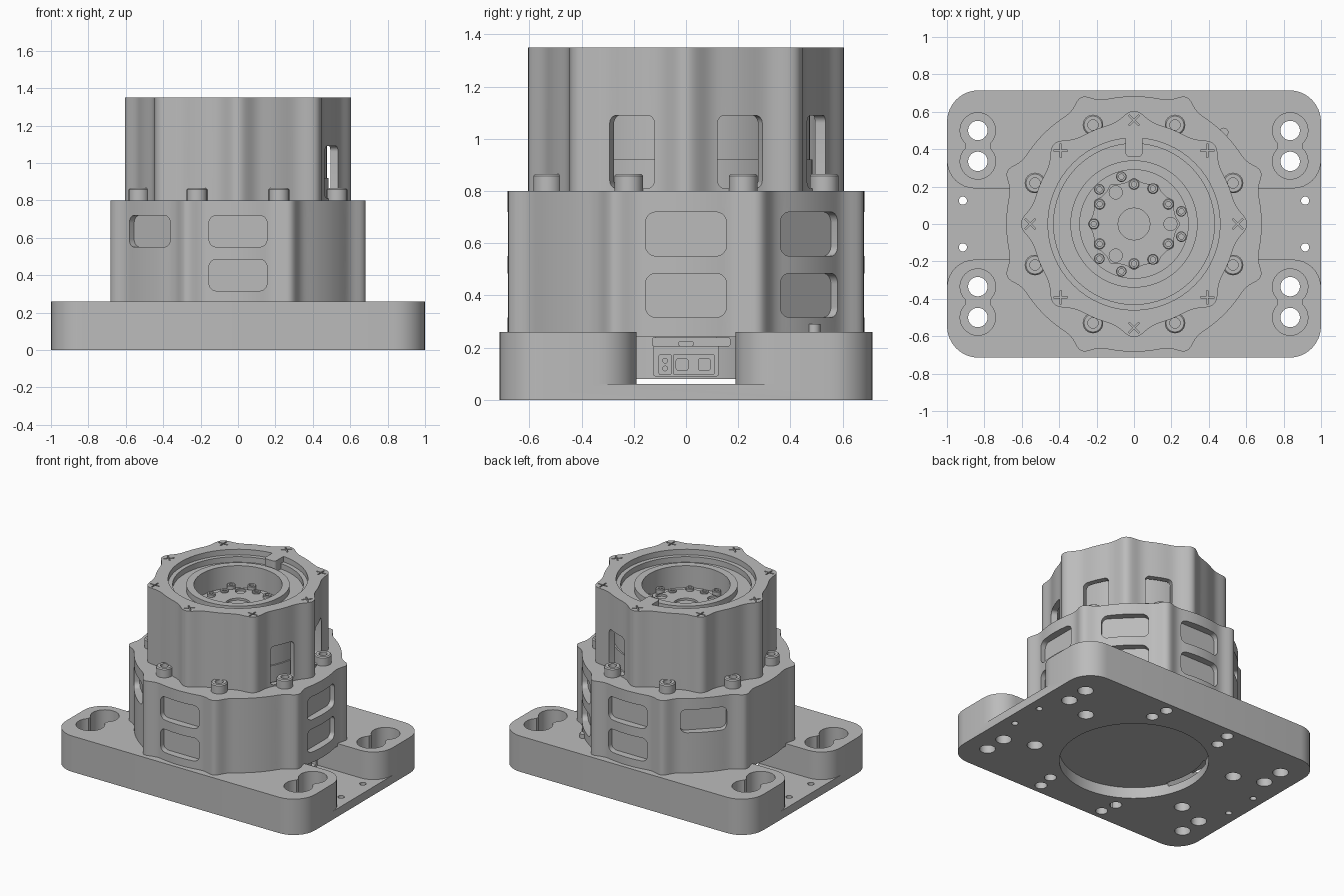
import bpy, bmesh
from math import sin, cos, pi, exp, radians
from mathutils import Matrix

old = bpy.data.objects.get("Cube")
if old:
    bpy.data.objects.remove(old, do_unlink=True)

grey = bpy.data.materials.new("machined grey")
grey.use_nodes = True
GREY = (0.5, 0.5, 0.5, 1)
grey.diffuse_color = GREY
grey.node_tree.nodes["Principled BSDF"].inputs["Base Color"].default_value = GREY

EIGHTHS = [k * pi / 4 for k in range(8)]
BETWEEN = [a + pi / 8 for a in EIGHTHS]
SIGNS = [(sx, sy) for sx in (-1, 1) for sy in (-1, 1)]
parts = []


def add(name, bm):
    bmesh.ops.recalc_face_normals(bm, faces=bm.faces)
    mesh = bpy.data.meshes.new(name)
    bm.to_mesh(mesh)
    bm.free()
    mesh.materials.append(grey)
    obj = bpy.data.objects.new(name, mesh)
    bpy.context.collection.objects.link(obj)
    parts.append(obj)
    return obj


def prism(name, outline, low, high, matrix=Matrix()):
    """Extrude a flat outline between two heights."""
    bm = bmesh.new()
    face = bm.faces.new([bm.verts.new((x, y, low)) for x, y in outline])
    new = bmesh.ops.extrude_face_region(bm, geom=[face])["geom"]
    bmesh.ops.translate(bm, vec=(0, 0, high - low),
                        verts=[v for v in new if isinstance(v, bmesh.types.BMVert)])
    bm.transform(matrix)
    return add(name, bm)


def lathe(name, profile, at=(0, 0), steps=64):
    """Revolve a closed (radius, height) profile that ends on the axis."""
    bm = bmesh.new()
    verts = [bm.verts.new((r, 0, z)) for r, z in profile]
    edges = [bm.edges.new(pair) for pair in zip(verts, verts[1:])]
    bmesh.ops.spin(bm, geom=verts + edges, axis=(0, 0, 1), cent=(0, 0, 0),
                   angle=2 * pi, steps=steps)
    bmesh.ops.remove_doubles(bm, verts=bm.verts, dist=1e-5)
    bmesh.ops.translate(bm, verts=bm.verts, vec=(*at, 0))
    return add(name, bm)


def cylinder(name, radius, low, high, at=(0, 0), steps=32):
    ring = [(at[0] + radius * cos(2 * pi * i / steps),
             at[1] + radius * sin(2 * pi * i / steps)) for i in range(steps)]
    return prism(name, ring, low, high)


def rounded(width, height, radius, steps=8):
    pts = []
    for q, (sx, sy) in enumerate(((1, 1), (-1, 1), (-1, -1), (1, -1))):
        for i in range(steps + 1):
            a = (q + i / steps) * pi / 2
            pts.append((sx * (width / 2 - radius) + radius * cos(a),
                        sy * (height / 2 - radius) + radius * sin(a)))
    return pts


def lobed(radius, bump, spread, phase, count=8, steps=256):
    """Circle with evenly spaced soft ribs."""
    pts = []
    for i in range(steps):
        a = 2 * pi * i / steps
        pitch = 2 * pi / count
        d = (a - phase + pitch / 2) % pitch - pitch / 2
        r = radius + bump * exp(-(d / spread) ** 2)
        pts.append((r * cos(a), r * sin(a)))
    return pts


def outward(angle, z):
    """Place a prism so that it is extruded away from the centre line."""
    turn = Matrix(((0, 0, 1, 0), (1, 0, 0, 0), (0, 1, 0, 0), (0, 0, 0, 1)))
    return Matrix.Translation((0, 0, z)) @ Matrix.Rotation(angle, 4, 'Z') @ turn


def polar(radius, angle):
    return radius * cos(angle), radius * sin(angle)


def cut(target, cutter):
    cutter.hide_render = True
    mod = target.modifiers.new("cut", 'BOOLEAN')
    mod.operation, mod.solver, mod.object = 'DIFFERENCE', 'EXACT', cutter
    bpy.context.view_layer.objects.active = target
    bpy.ops.object.modifier_apply(modifier=mod.name)
    parts.remove(cutter)
    bpy.data.objects.remove(cutter, do_unlink=True)


# Base plate with a cable channel that flares at both ends
base = prism("base_plate", rounded(2, 1.43, 0.17), 0, 0.26)
flare = [(0.85 + 0.15 * sin(t * pi / 16), 0.34 - 0.15 * cos(t * pi / 16)) for t in range(9)]
flare.append((1.1, 0.34))
channel = (flare + [(x, -y) for x, y in reversed(flare)] +
           [(-x, -y) for x, y in flare] + [(-x, y) for x, y in reversed(flare)])
cut(base, prism("channel_cutter", channel, 0.06, 0.4))
cut(base, cylinder("underside_cutter", 0.49, -0.1, 0.08, steps=64))

# Mounting pockets and holes in the base
for sx, sy in SIGNS:
    x = sx * 0.835
    for y in (0.335, 0.5):
        cut(base, cylinder("pocket_cutter", 0.095, 0.1, 0.4, (x, sy * y)))
    waist = Matrix.Translation((x, sy * 0.4175, 0))
    cut(base, prism("waist_cutter", rounded(0.13, 0.12, 0.01, 2), 0.1, 0.4, waist))
    for y in (0.335, 0.5):
        cut(base, cylinder("hole_cutter", 0.052, -0.1, 0.2, (x, sy * y)))
    cut(base, cylinder("pin_hole_cutter", 0.022, -0.1, 0.2, (sx * 0.915, sy * 0.125), 20))
    for hx, hy, r in ((0.63, 0.26, 0.052), (0.26, 0.64, 0.04), (0.28, 0.52, 0.04)):
        cut(base, cylinder("blind_hole_cutter", r, -0.1, 0.2, (sx * hx, sy * hy)))

cylinder("underside_disc", 0.475, 0.08, 0.25, steps=64)
cylinder("locating_pin", 0.025, 0.25, 0.29, (0.48, 0.49), 20)

# Ribbed lower housing with two rows of pockets
lower = prism("lower_housing", lobed(0.683, 0.052, 0.085, pi / 8), 0.24, 0.8)
for a in EIGHTHS:
    for z in (0.4, 0.635):
        cut(lower, prism("pocket_cutter", rounded(0.31, 0.168, 0.04), 0.63, 0.8, outward(a, z)))

# Upper housing: thin ribbed shell, stepped opening, tall windows
upper = prism("upper_housing", lobed(0.545, 0.06, 0.13, 0), 0.8, 1.35)
cut(upper, cylinder("bore_cutter", 0.505, 0.7, 1.12, steps=96))
cut(upper, lathe("opening_cutter", [
    (0, 1.45), (0.46, 1.45), (0.46, 1.31), (0.43, 1.31), (0.43, 1.27), (0.34, 1.27),
    (0.34, 1.31), (0.29, 1.31), (0.29, 1.15), (0, 1.15)]))
for a in BETWEEN:
    cut(upper, prism("window_cutter", rounded(0.185, 0.28, 0.03), 0.49, 0.8, outward(a, 0.95)))

# Engraved crosses on the ribs
for a in EIGHTHS:
    for tilt in (-pi / 4, pi / 4):
        place = (Matrix.Translation((*polar(0.555, a), 0)) @ Matrix.Rotation(a + tilt, 4, 'Z'))
        cut(upper, prism("cross_cutter", rounded(0.075, 0.009, 0.002, 1), 1.34, 1.4, place))

prism("key_tab", rounded(0.09, 0.13, 0.02), 1.27, 1.35, Matrix.Translation((0, 0.425, 0)))
lathe("inner_core", [(0, 0.8), (0.485, 0.8), (0.485, 0.92), (0.475, 0.92),
                     (0.475, 1.13), (0, 1.13)])


def socket_screw(name, radius, low, high, at):
    lathe(name, [(0, low), (radius, low), (radius, high - radius / 8),
                 (radius * 0.87, high), (radius * 0.5, high),
                 (radius * 0.5, high - radius * 0.6), (0, high - radius * 0.6)], at, 24)


# Clamping screws on the shoulder
for a in BETWEEN:
    socket_screw("shoulder_screw", 0.055, 0.79, 0.865, polar(0.573, a))

# Hub at the bottom of the opening
hub = prism("hub_plate", lobed(0.225, 0.02, 0.12, 0, 12, 144), 1.14, 1.17)
cut(hub, cylinder("hub_bore_cutter", 0.085, 1.155, 1.3))
for k in range(3):
    cut(hub, cylinder("hub_hole_cutter", 0.035, 1.155, 1.3, polar(0.195, k * 2 * pi / 3)))
for k in range(6):
    socket_screw("hub_screw", 0.028, 1.15, 1.18, polar(0.212, pi / 6 + k * pi / 3))
for degrees in (15, 62, 105, 135, 180, 225, 255, 298, 345):
    r = 0.215 if degrees in (62, 180, 298) else 0.262
    socket_screw("rim_screw", 0.028, 1.14, 1.19, polar(r, radians(degrees)))


def plug(name, y, z, width, height, low, high):
    return prism(name, rounded(width, height, 0.008, 3), low, high,
                 Matrix.Translation((0, y, 0)) @ outward(0, z))


# Cable connectors in the right-hand end of the channel
plug("connector_board", 0, 0.165, 0.25, 0.15, 0.4, 0.5)
plug("connector_shelf", 0.02, 0.222, 0.3, 0.035, 0.4, 0.54)
small = plug("small_connector", -0.08, 0.135, 0.05, 0.08, 0.45, 0.56)
large = plug("large_connector", 0.03, 0.135, 0.16, 0.08, 0.45, 0.56)
for y in (-0.015, 0.07):
    cut(large, plug("socket_cutter", y, 0.135, 0.045, 0.045, 0.53, 0.6))
for z in (0.12, 0.15):
    cut(small, plug("pin_cutter", -0.08, z, 0.018, 0.018, 0.53, 0.6))
plug("indicator", 0, 0.215, 0.06, 0.02, 0.5, 0.55)

# Smooth the curves and keep the machined edges crisp
bpy.ops.object.select_all(action='DESELECT')
for obj in parts:
    obj.select_set(True)
bpy.context.view_layer.objects.active = base
bpy.ops.object.shade_smooth_by_angle(angle=radians(30))
